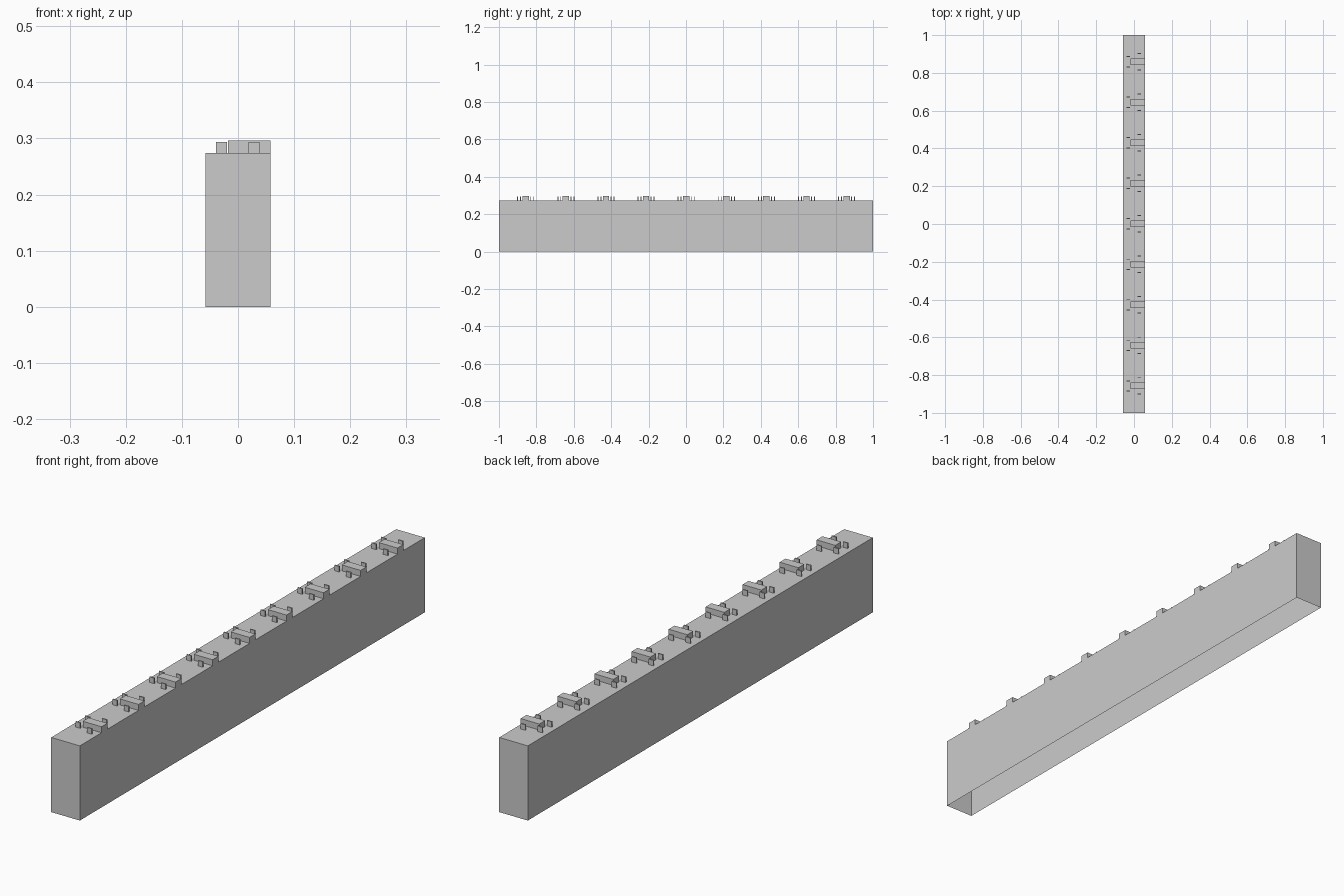
import bpy
import bmesh
from mathutils import Vector

if "Cube" in bpy.data.objects:
    bpy.data.objects.remove(bpy.data.objects["Cube"])


def box(name, x0, x1, y0, y1, z0, z1, open_bottom=False):
    """Axis-aligned box from its limits, optionally without a floor."""
    bm = bmesh.new()
    bmesh.ops.create_cube(bm, size=1)
    for v in bm.verts:
        v.co = Vector((x1 if v.co.x > 0 else x0,
                       y1 if v.co.y > 0 else y0,
                       z1 if v.co.z > 0 else z0))
    bm.normal_update()
    if open_bottom:
        floor = [f for f in bm.faces if f.normal.z < -0.9]
        bmesh.ops.delete(bm, geom=floor, context='FACES')
    mesh = bpy.data.meshes.new(name)
    bm.to_mesh(mesh)
    bm.free()
    obj = bpy.data.objects.new(name, mesh)
    bpy.context.collection.objects.link(obj)
    return obj


HALF_W = 0.058
TOP = 0.274
PITCH = 0.2145

# Long hollow beam, open underneath
box("beam", -HALF_W, HALF_W, -1, 1, 0, TOP, open_bottom=True)

# Nine fastener groups: a cross bar with four thin upright tabs
for i in range(-4, 5):
    y = i * PITCH + 0.001
    box(f"cross_bar_{i + 5}", -0.018, HALF_W, y - 0.017, y + 0.017,
        TOP, 0.296, open_bottom=True)
    for side in (-1, 1):
        label = "front" if side < 0 else "back"
        for part, x0, x1, offset in (("inner_tab", -0.039, -0.02, 0.027),
                                     ("outer_tab", 0.019, 0.038, 0.043)):
            c = y + side * offset
            box(f"{label}_{part}_{i + 5}", x0, x1, c - 0.0025, c + 0.0025,
                TOP, 0.294, open_bottom=True)
